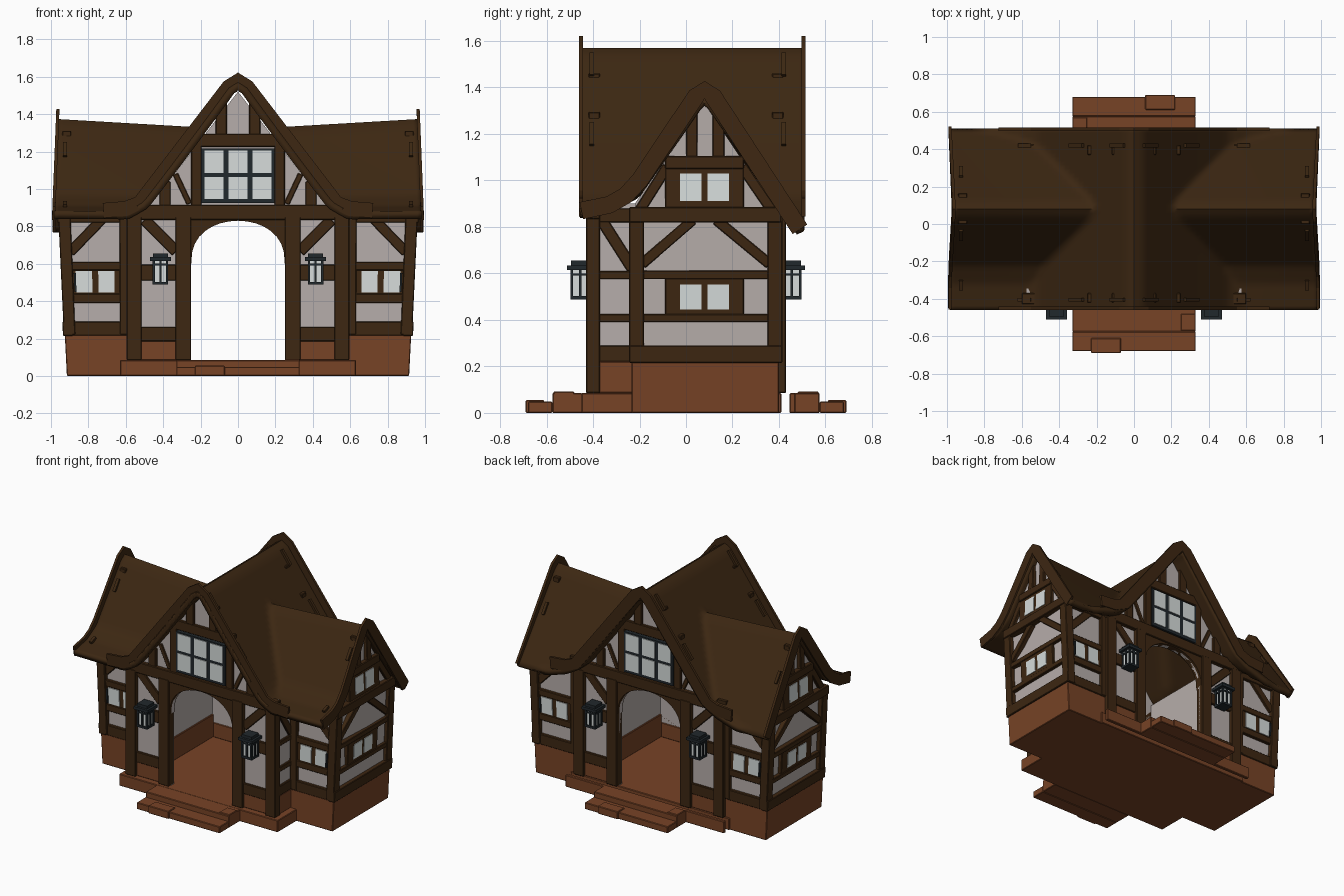
import bpy, bmesh, math
from mathutils import Vector

if "Cube" in bpy.data.objects:
    bpy.data.objects.remove(bpy.data.objects["Cube"])

COLOURS = {
    "dark_timber": (0.047, 0.020, 0.006), "roof_brown": (0.045, 0.020, 0.006),
    "brick_brown": (0.185, 0.056, 0.019), "plaster_grey": (0.47, 0.42, 0.405),
    "pane_white": (0.68, 0.72, 0.71), "iron_black": (0.015, 0.021, 0.025)}
MATS = {}
for n, c in COLOURS.items():
    MATS[n] = bpy.data.materials.new(n)
    MATS[n].diffuse_color = (*c, 1)

parts = {}  # name -> (bmesh, material)


def prism(name, mat, pts, a, b, axis):
    """Extrude a 2D outline from a to b along an axis, adding it to a part."""
    bm = parts.setdefault(name, (bmesh.new(), mat))[0]
    put = {"x": lambda u, v, t: (t, u, v), "y": lambda u, v, t: (u, t, v),
           "z": lambda u, v, t: (u, v, t)}[axis]
    lo = [bm.verts.new(put(u, v, a)) for u, v in pts]
    hi = [bm.verts.new(put(u, v, b)) for u, v in pts]
    bm.faces.new(lo)
    bm.faces.new(hi[::-1])
    for i in range(len(pts)):
        j = (i + 1) % len(pts)
        bm.faces.new((lo[j], lo[i], hi[i], hi[j]))


def rect(name, mat, u0, u1, v0, v1, a, b, axis):
    prism(name, mat, [(u0, v0), (u1, v0), (u1, v1), (u0, v1)], a, b, axis)


def strip(name, mat, path, w, a, b, axis):
    """Flat band of width w following a 2D path."""
    left, right = [], []
    for i, p in enumerate(path):
        d = Vector(path[min(i + 1, len(path) - 1)]) - Vector(path[max(i - 1, 0)])
        n = Vector((-d.y, d.x)).normalized() * w / 2
        left.append(tuple(Vector(p) + n))
        right.append(tuple(Vector(p) - n))
    prism(name, mat, left + right[::-1], a, b, axis)


def lerp(table, t):
    for (a, za), (b, zb) in zip(table, table[1:]):
        if t <= b:
            return za + (zb - za) * (t - a) / (b - a)
    return table[-1][1]


T, R, B, P, W, I = COLOURS  # timber, roof, brick, plaster, pane, iron

# roof shape: the taller of the cross gable and the wing roof
CROSS = [(0, 1.57), (.05, 1.54), (.5, .93), (.6, .87), (.75, .82), (1.1, .72)]
WING = [(-.46, .88), (-.32, .91), (-.22, .97), (.04, 1.345), (.08, 1.375), (.12, 1.345), (.51, .79)]


def height(x, y):
    w = lerp(WING, y)
    w -= .05 * (1 - abs(x)) * (w - .8) / .5
    return max(lerp(CROSS, abs(x)), w)


bm = bmesh.new()
ys = [-.46 + .54 * i / 24 for i in range(24)] + [.08 + .43 * i / 20 for i in range(21)]
rows = []
for y in ys:
    row = []
    for i in range(81):
        u = -1 + i / 40
        z = height(u * .97, y)
        row.append(bm.verts.new((u * (.985 - .05 * (z - .85)), y, z)))
    rows.append(row)
for r0, r1 in zip(rows, rows[1:]):
    for i in range(80):
        bm.faces.new((r0[i], r0[i + 1], r1[i + 1], r1[i]))
parts["roof"] = (bm, R)

# floor, platforms, steps and loose stones
rect("floor", B, -.63, .63, -.45, .41, 0, .085, "z")
rect("rear_platform", B, -.63, .63, .445, .47, 0, .085, "z")
for s, x0 in ((-1, -.23), (1, .06)):
    d = lambda p, q: sorted((s * p, s * q))
    rect("steps", B, -.33, .33, *d(.445, .575), 0, .085, "z")
    rect("steps", B, -.33, .33, *d(.575, .68), 0, .048, "z")
    rect("loose_stones", B, x0, x0 + .16, *d(.61, .69), 0, .055, "z")
    rect("loose_stones", B, *sorted((-s * .25, -s * .33)), *d(.48, .57), .02, .092, "z")

# front and back gables of the central block
arch = [(.25 * math.cos(math.pi * i / 16), .60 + .23 * math.sin(math.pi * i / 16) ** .8) for i in range(17)]
for s in (-1, 1):
    a, b = s * .37, s * .40
    prism("gable_walls", P, [(.25, .085), (.58, .085), (.58, .88), (.48, .9), (0, 1.52), (-.48, .9), (-.58, .88),
                             (-.58, .085), (-.25, .085)] + arch[::-1], a, b, "y")
    prism("arch_timbers", T, arch + [(-.28, .6), (-.28, .87), (.28, .87), (.28, .6)], s * .365, s * .418, "y")
    rect("gable_beams", T, -.60, .60, .835, .915, a, s * .428, "y")
    rect("gable_beams", T, -.25, .25, 1.225, 1.295, a, s * .42, "y")
    for m in (-1, 1):
        def tim(u0, u1, v0, v1, o=.42):
            rect("gable_timbers", T, *sorted((m * u0, m * u1)), v0, v1, a, s * o, "y")
        tim(.25, .335, .085, .85, .43)
        tim(.515, .595, .085, .85, .43)
        tim(.33, .52, .185, .262, .415)
        tim(.33, .52, .51, .595, .415)
        tim(.06, .12, 1.29, 1.46)
        tim(.195, .25, .91, 1.25)
        tim(.36, .42, .91, 1.04)
        strip("gable_braces", T, [(m * .50, .835), (m * .33, .665)], .06, a, s * .413, "y")
        strip("gable_braces", T, [(m * .26, .92), (m * .335, 1.08)], .03, a, s * .41, "y")
        rect("gable_footing", B, *sorted((m * .27, m * .57)), .085, .19, s * .365, s * .408, "y")
        # lantern
        cx, cy = m * .415, s * .455
        def block(name, mat, h, z0, z1, dx=0, dy=0):
            rect(name, mat, cx + dx - h, cx + dx + h, cy + dy - h, cy + dy + h, z0, z1, "z")
        block("lantern_glass", W, .033, .50, .62)
        for h, z0, z1 in ((.042, .488, .503), (.042, .59, .60), (.056, .615, .635), (.04, .635, .655)):
            block("lantern_frames", I, h, z0, z1)
        for dx in (-.036, 0, .036):
            for dy in (-.036, 0, .036):
                if dx or dy:
                    block("lantern_frames", I, .006, .49, .625, dx, dy)
    # six-pane gable window
    rect("gable_windows", I, -.195, .195, .925, 1.215, a, s * .425, "y")
    for cx in (-.128, 0, .128):
        for z0 in (.945, 1.085):
            rect("gable_panes", W, cx - .05, cx + .05, z0, z0 + .12, s * .42, s * .43, "y")
    # barge boards
    half = [(.72, .885), (.6, .895), (.52, .93), (.045, 1.55), (0, 1.582)]
    path = half + [(-x, z) for x, z in half[-2::-1]]
    o = .46 if s < 0 else .515
    strip("gable_barge_boards", T, path, .08, s * (o - .018), s * o, "y")

# passage walls, return walls and side wings
for m in (-1, 1):
    rect("passage_walls", P, -.37, .37, .085, .88, m * .46, m * .48, "x")
    rect("passage_footing", B, -.37, .37, .085, .25, m * .452, m * .48, "x")
    rect("return_walls", P, -.39, -.2, .085, .9, m * .55, m * .575, "x")
    rect("return_footing", B, -.39, -.2, .085, .22, m * .55, m * .585, "x")
    for z0, z1 in ((.22, .29), (.39, .425), (.575, .61), (.82, .88)):
        rect("return_timbers", T, -.39, -.2, z0, z1, m * .55, m * .59, "x")
    strip("return_braces", T, [(-.37, .84), (-.23, .62)], .05, m * .55, m * .588, "x")

    rect("wing_base", B, *sorted((m * .56, m * .915)), -.235, .40, 0, .22, "z")
    # gable end wall and its timbers
    prism("wing_end_walls", P, [(-.22, .2), (.38, .2), (.38, .88), (.08, 1.33), (-.22, .9)], m * .87, m * .895, "x")

    def end(u0, u1, v0, v1, o=.915):
        rect("wing_end_timbers", T, u0, u1, v0, v1, m * .87, m * o, "x")
    end(-.245, .415, .215, .29, .925)
    end(-.245, .41, .82, .885, .925)
    end(-.2, .38, .39, .425)
    end(-.2, .38, .575, .612)
    end(-.09, .25, .41, .59, .91)
    end(-.09, .25, 1.05, 1.105, .92)
    end(-.09, .25, .88, 1.06, .91)
    end(0, .05, 1.1, 1.31)
    end(.115, .165, 1.1, 1.31)
    for p, q in (((-.19, .64), (.03, .83)), ((.36, .64), (.13, .83)), ((-.2, .87), (-.08, 1.06)), ((.37, .87), (.24, 1.06))):
        strip("wing_end_braces", T, [p, q], .045, m * .87, m * .908, "x")
    for y0 in (-.025, .092):
        for z0, z1 in ((.445, .552), (.912, 1.03)):
            rect("wing_end_panes", W, y0, y0 + .092, z0, z1, m * .905, m * .914, "x")
    for y0 in (-.245, .35):
        rect("wing_posts", T, y0, y0 + .065, .22, .87, m * .86, m * .92, "x")
    # wing front and back walls
    for yo, s in ((-.215, -1), (.385, 1)):
        def side(name, mat, u0, u1, v0, v1, o):
            rect(name, mat, *sorted((m * u0, m * u1)), v0, v1, yo - s * .02, yo + s * o, "y")
        side("wing_side_walls", P, .57, .89, .2, .9, 0)
        for z0, z1 in ((.215, .29), (.39, .44), (.565, .61), (.82, .885)):
            side("wing_side_timbers", T, .57, .91, z0, z1, .022)
        side("wing_side_timbers", T, .58, .63, .22, .85, .025)
        side("wing_side_timbers", T, .62, .87, .43, .575, .015)
        side("wing_side_panes", W, .655, .735, .445, .56, .021)
        side("wing_side_panes", W, .765, .845, .445, .56, .021)
        side("wing_window_hinges", I, .845, .855, .45, .55, .03)
        strip("wing_side_braces", T, [(m * .87, .66), (m * .71, .84)], .05, yo - s * .02, yo + s * .016, "y")
    # barge board along the flared wing roof
    strip("wing_barge_boards", T, [(-.45, .87), (-.33, .895), (-.26, .935), (-.2, 1.0), (.045, 1.365), (.08, 1.39),
                                   (.115, 1.365), (.49, .79)], .075, m * .935, m * .952, "x")
    # roof battens poking through near the edges
    for y in (-.405, .42):
        for x in (.05, .27, .55):
            strip("roof_battens", R, [(m * x, height(x, y) + .003), (m * (x + .07), height(x + .07, y) + .003)],
                  .025, y - .01, y + .01, "y")
    for y in (-.35, -.08, .25):
        strip("roof_battens", R, [(y, height(.93, y) + .003), (y + .05, height(.93, y + .05) + .003)],
              .025, m * .915, m * .935, "x")

# turn every part into an object; the wings lean outwards up to the eaves
for name, (bm, mat) in parts.items():
    if name.startswith("wing"):
        for v in bm.verts:
            k = min(1, max(0, (abs(v.co.x) - .6) / .3)) * math.copysign(1, v.co.x)
            v.co.x += k * (.05 * min(v.co.z, .85) - .04 * max(0, v.co.z - .85))
    if name != "roof":
        bmesh.ops.recalc_face_normals(bm, faces=bm.faces)
    me = bpy.data.meshes.new(name)
    bm.to_mesh(me)
    bm.free()
    me.materials.append(MATS[mat])
    ob = bpy.data.objects.new(name, me)
    bpy.context.collection.objects.link(ob)
    if name == "roof":
        me.shade_smooth()
        me.set_sharp_from_angle(angle=math.radians(50))
        sol = ob.modifiers.new("thickness", "SOLIDIFY")
        sol.thickness, sol.offset = .04, -1
    elif mat in (T, B) and "barge" not in name and "arch" not in name:
        bev = ob.modifiers.new("soft_edges", "BEVEL")
        bev.width, bev.segments = .004, 1

for m in bpy.data.materials:
    if m.users and not m.is_grease_pencil:
        m.use_nodes = True
        m.node_tree.nodes["Principled BSDF"].inputs["Base Color"].default_value = m.diffuse_color
